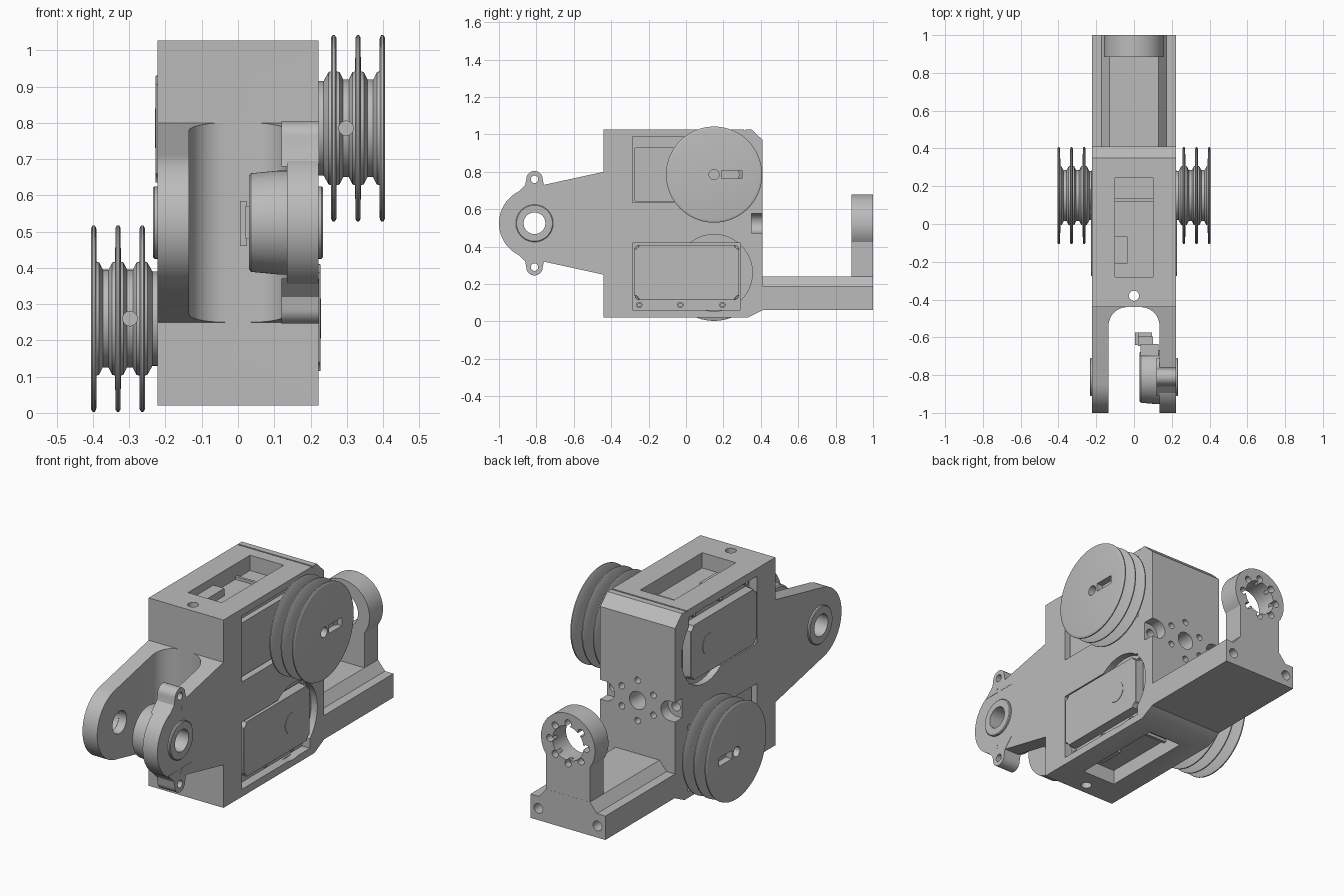
import bpy, bmesh
from math import sin, cos, pi, radians
from mathutils import Vector, Matrix

cube = bpy.data.objects.get("Cube")
if cube:
    bpy.data.objects.remove(cube, do_unlink=True)

grey = bpy.data.materials.new("plain_grey")
grey.use_nodes = True
GREY = (0.5, 0.5, 0.5, 1)
grey.diffuse_color = GREY
grey.node_tree.nodes["Principled BSDF"].inputs["Base Color"].default_value = GREY

MID = 0.5225    # height of the half-turn axis shared by both sides
W = 0.222       # half width of the body


def finish(name, bm):
    bmesh.ops.recalc_face_normals(bm, faces=bm.faces)
    mesh = bpy.data.meshes.new(name)
    bm.to_mesh(mesh)
    bm.free()
    mesh.materials.append(grey)
    ob = bpy.data.objects.new(name, mesh)
    bpy.context.collection.objects.link(ob)
    return ob


def place(axis, u, v, t):
    return {"x": (t, u, v), "y": (u, t, v), "z": (u, v, t)}[axis]


def prism(name, pts, axis, a, b):
    """Extrude a 2D outline along an axis from a to b."""
    bm = bmesh.new()
    face = bm.faces.new([bm.verts.new(place(axis, u, v, a)) for u, v in pts])
    ext = bmesh.ops.extrude_face_region(bm, geom=[face])["geom"]
    move = Vector(place(axis, 0, 0, b - a))
    bmesh.ops.translate(bm, vec=move, verts=[g for g in ext if isinstance(g, bmesh.types.BMVert)])
    return finish(name, bm)


def arc(u, v, r, a0, a1, n=24):
    return [(u + r * cos(radians(a0 + (a1 - a0) * i / n)),
             v + r * sin(radians(a0 + (a1 - a0) * i / n))) for i in range(n + 1)]


def cyl(name, axis, u, v, r, a, b, n=32):
    return prism(name, arc(u, v, r, 0, 360, n)[:-1], axis, a, b)


def box(name, x, y, z):
    return prism(name, [(x[0], y[0]), (x[1], y[0]), (x[1], y[1]), (x[0], y[1])], "z", *z)


def rounded(u, v, r):
    pts = []
    for i, (cu, cv) in enumerate([(u[1] - r, v[1] - r), (u[0] + r, v[1] - r),
                                  (u[0] + r, v[0] + r), (u[1] - r, v[0] + r)]):
        pts += arc(cu, cv, r, 90 * i, 90 * i + 90, 6)
    return pts


def lathe(name, profile, y, z, closed=False):
    """Turn an (x, radius) profile about an axis parallel to x."""
    bm = bmesh.new()
    vs = [bm.verts.new((x, y, z + r)) for x, r in profile]
    es = [bm.edges.new(p) for p in zip(vs, vs[1:])]
    if closed:
        es.append(bm.edges.new((vs[-1], vs[0])))
    bmesh.ops.spin(bm, geom=vs + es, cent=(0, y, z), axis=(1, 0, 0),
                   angle=2 * pi, steps=72, use_merge=True)
    bmesh.ops.remove_doubles(bm, verts=bm.verts, dist=1e-5)
    return finish(name, bm)


def cut(target, cutters):
    for c in cutters:
        mod = target.modifiers.new("cut", "BOOLEAN")
        mod.operation, mod.solver, mod.object = "DIFFERENCE", "EXACT", c
        with bpy.context.temp_override(object=target, active_object=target):
            bpy.ops.object.modifier_apply(modifier=mod.name)
        bpy.data.objects.remove(c, do_unlink=True)


def turn(ob, s):
    """Half turn about the lengthwise axis for the opposite side."""
    if s < 0:
        ob.data.transform(Matrix.Translation((0, 0, 2 * MID)) @ Matrix.Diagonal((-1, 1, -1, 1)))
    return ob


JY, JZ = -0.81, 0.525    # fork joint
PY, PZ = 0.15, 0.785     # pulley axle

# Main body with the tapering fork
body = prism("main_body", [(-.44, .02), (.33, .02), (.41, .06), (.41, .97), (.35, 1.027),
                           (-.44, 1.027), (-.44, .8)] + arc(JY, JZ, .19, 102, 258, 40)
             + [(-.44, .25)], "x", -W, W)
slot = [(-.135, -1.1), (.135, -1.1)] + arc(.035, -.54, .1, 0, 90, 12) + arc(-.035, -.54, .1, 90, 180, 12)
cutters = [prism("slot_cutter", slot, "z", .1, .95),
           cyl("joint_cutter", "x", JY, JZ, .06, -.4, .4),
           cyl("pin_cutter", "z", 0, -.38, .027, -.1, 1.2),
           cyl("back_hole_cutter", "y", 0, JZ, .048, .25, .5)]
for i in range(6):
    a = radians(60 * i + 30)
    cutters.append(cyl("bolt_cutter", "y", .108 * cos(a), JZ + .108 * sin(a), .017, .33, .5, 16))
cutters.append(box("groove_cutter", (-.3, .3), (.31, .317), (1.02, 1.1)))
for s in (1, -1):
    # Window, servo pockets and round clearance on each side
    cutters += [turn(c, s) for c in (
        box("window_cutter", (-.1, .1), (-.28, .245), (.945, 1.1)),
        box("pulley_pocket_cutter", (.165, .3), (-.285, .3), (.635, .99)),
        box("cover_pocket_cutter", (.175, .3), (-.285, .292), (.06, .42)),
        cyl("round_cutter", "x", PY, 2 * MID - PZ, .205, .185, .3, 48),
        prism("notch_cutter", arc(.19, JZ, .052, 90, 270, 16) + [(.3, JZ - .052), (.3, JZ + .052)],
              "y", .35, .5),
        cyl("notch_hole_cutter", "y", .185, JZ, .025, .25, .45, 16))]
cut(body, cutters)

for s, side in ((1, "left"), (-1, "right")):
    # Pulley with three flanges and two grooves
    prof = [(.17, 0), (.17, .13), (.236, .13), (.25, .155)]
    for i, x in enumerate((.264, .331, .398)):
        prof += [(x - .008, .157), (x - .007, .25), (x - .003, .257),
                 (x + .003, .257), (x + .007, .25)]
        if i < 2:
            prof += [(x + .008, .157), (x + .016, .155), (x + .026, .135),
                     (x + .042, .135), (x + .052, .155)]
    prof += [(.406, .245), (.406, 0)]
    pulley = lathe(side + "_pulley", prof, PY, PZ)
    cut(pulley, [cyl("axle_cutter", "x", PY, PZ, .027, .36, .5),
                 box("key_cutter", (.37, .5), (.19, .3), (.763, .808)),
                 cyl("grub_cutter", "y", .298, PZ, .02, -.2, .08, 20)])
    turn(pulley, s)

    # Servo face behind the pulley
    face = prism(side + "_servo_face", rounded((-.278, .29), (.642, .93), .012), "x", .15, .195)
    turn(face, s)
    turn(cyl(side + "_servo_screw", "x", -.25, .96, .016, .15, .172, 16), s)

    # Cover of the opposite servo
    cover = prism(side + "_servo_cover", rounded((-.276, .284), (.115, .41), .03), "x", .16, .227)
    cut(cover, [cyl("corner_cutter", "x", y, z, .03, .2, .3, 20)
                for y in (-.28, .288) for z in (.11, .415)])
    bev = cover.modifiers.new("bevel", "BEVEL")
    bev.width, bev.segments, bev.limit_method, bev.angle_limit = .008, 2, "ANGLE", radians(50)
    turn(cover, s)
    turn(cyl(side + "_cover_cap", "x", .13, .26, .055, .22, .2295), s)
    for i, y in enumerate((-.25, -.03, .195)):
        screw = lathe(f"{side}_cover_screw_{i + 1}",
                      [(.16, .017), (.186, .017), (.186, .009), (.16, .009)], y, .088, True)
        turn(screw, s)

    # Window contents
    turn(box(side + "_window_tab", (-.11, -.035), (-.21, -.065), (.9, .985)), s)
    turn(box(side + "_window_rib", (-.105, .105), (.12, .135), (.9, .96)), s)

    # Joint bushing
    lathe(side + "_joint_bushing", [(s * .18, .058), (s * .18, .1), (s * .23, .1),
                                    (s * .234, .096), (s * .234, .058)], JY, JZ, True)

# Joint sensor inside the left fork arm
lathe("joint_sensor", [(.03, .058), (.03, .128), (.036, .136), (.11, .143),
                       (.14, .143), (.14, .058)], JY, JZ, True)
box("sensor_connector", (.035, .13), (-.7, -.635), (.43, .62))
box("sensor_plug", (.02, .1), (-.645, -.595), (.48, .57))
box("plug_lip", (.005, .025), (-.64, -.575), (.46, .585))
for i in range(3):
    z = .495 + .03 * i
    box(f"plug_pin_{i + 1}", (.02, .095), (-.6, -.575), (z - .006, z + .006))

# Ears above and below the joint
for s, place_name in ((1, "upper"), (-1, "lower")):
    outline = [(-.1, .155), (.1, .155), (.05, .205)] + arc(0, .235, .044, 0, 180, 16) + [(-.05, .205)]
    ear = prism(place_name + "_ear", [(JY + u, JZ + s * v) for u, v in outline], "x", .12, .2235)
    cut(ear, [cyl("ear_cutter", "x", JY, JZ + s * .235, .02, 0, .4, 20),
              cyl("ear_pin_cutter", "x", JY, JZ + s * .165, .015, .2, .4, 16)])

# Tail beam with raised middle
tail = prism("tail_beam", [(-W, .062), (W, .062), (W, .19), (.172, .19), (.13, .24),
                           (-.13, .24), (-.172, .19), (-W, .19)], "y", .405, 1)
cut(tail, [cyl("tail_cutter", "y", x, .125, .026, .88, 1.1, 20) for x in (-.175, .175)])

# Upright ring at the end of the tail
ring = prism("tail_ring", arc(0, .52, .16, -36, 216, 48) + [(-.129, .2), (.129, .2)], "y", .885, .9995)
cut(ring, [cyl("ring_cutter", "y", 0, .52, .092, .8, 1.1, 48)]
    + [cyl("ring_hole_cutter", "y", .108 * cos(pi * i / 4), .52 + .108 * sin(pi * i / 4),
           .019, .96, 1.1, 16) for i in range(8)])

# Smooth round surfaces, keep edges sharp
parts = [o for o in bpy.context.scene.objects if o.type == "MESH"]
for o in parts:
    o.select_set(True)
bpy.context.view_layer.objects.active = parts[0]
bpy.ops.object.shade_smooth_by_angle(angle=radians(30))
